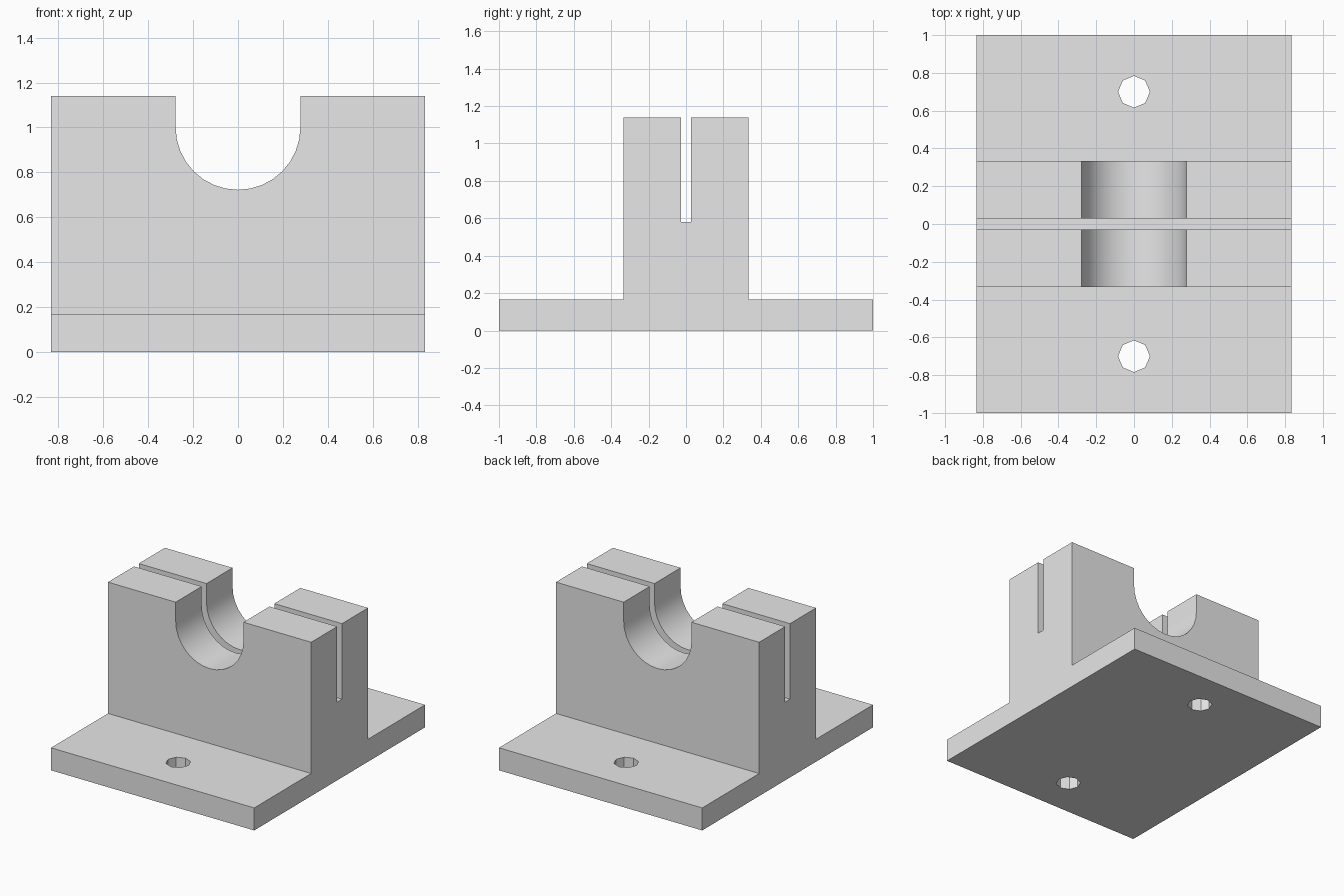
import bpy, bmesh
from math import sin, cos, pi
from mathutils import Vector

cube = bpy.data.objects.get("Cube")
if cube:
    bpy.data.objects.remove(cube, do_unlink=True)

WIDTH, BASE_H, BLOCK_Y, TOP = 0.833, 0.167, 0.333, 1.14
SLOT_Y, SLOT_Z = 0.028, 0.58
NOTCH_R, NOTCH_Z = 0.278, 1.0
HOLE_R, HOLE_Y = 0.084, 0.7


def prism(name, points, sweep):
    """Extrude a closed outline of 3D points along the sweep vector."""
    bm = bmesh.new()
    face = bm.faces.new([bm.verts.new(p) for p in points])
    new = bmesh.ops.extrude_face_region(bm, geom=[face])["geom"]
    verts = [g for g in new if isinstance(g, bmesh.types.BMVert)]
    bmesh.ops.translate(bm, verts=verts, vec=Vector(sweep))
    bmesh.ops.recalc_face_normals(bm, faces=bm.faces)
    mesh = bpy.data.meshes.new(name)
    bm.to_mesh(mesh)
    bm.free()
    obj = bpy.data.objects.new(name, mesh)
    bpy.context.collection.objects.link(obj)
    return obj


def cut(target, cutter):
    """Subtract the cutter, then discard it."""
    cutter.hide_render = True
    mod = target.modifiers.new("cut", "BOOLEAN")
    mod.operation, mod.solver, mod.object = "DIFFERENCE", "EXACT", cutter
    bpy.context.view_layer.objects.active = target
    bpy.ops.object.modifier_apply(modifier=mod.name)
    bpy.data.objects.remove(cutter, do_unlink=True)


# Base plate and upright block with its centre slot, as one side profile
half = [(1, 0), (1, BASE_H), (BLOCK_Y, BASE_H), (BLOCK_Y, TOP),
        (SLOT_Y, TOP), (SLOT_Y, SLOT_Z)]
profile = half + [(-y, z) for y, z in reversed(half)]
bracket = prism("slotted_bracket", [(-WIDTH, y, z) for y, z in profile],
                (2 * WIDTH, 0, 0))

# U-shaped cradle through the block
steps = 16
arc = [(NOTCH_R * cos(pi + pi * i / steps), -0.5,
        NOTCH_Z + NOTCH_R * sin(pi + pi * i / steps)) for i in range(steps + 1)]
rim = [(NOTCH_R, -0.5, TOP + 0.2), (-NOTCH_R, -0.5, TOP + 0.2)]
cut(bracket, prism("cradle_cutter", arc + rim, (0, 1, 0)))

# Octagonal mounting holes, front and back
for side in (-1, 1):
    ring = [(HOLE_R * cos(pi * i / 4), side * HOLE_Y + HOLE_R * sin(pi * i / 4), -0.1)
            for i in range(8)]
    cut(bracket, prism("hole_cutter", ring, (0, 0, 0.5)))

# Only the curved cradle is smooth
for poly in bracket.data.polygons:
    n = poly.normal
    poly.use_smooth = abs(n.y) < 0.01 and 0.02 < n.z and poly.center.z > SLOT_Z + 0.1 and poly.center.z < NOTCH_Z

# Plain grey finish
grey = bpy.data.materials.new("plain_grey")
grey.use_nodes = True
colour = (0.8, 0.8, 0.8, 1)
grey.diffuse_color = colour
grey.node_tree.nodes["Principled BSDF"].inputs["Base Color"].default_value = colour
bracket.data.materials.clear()
bracket.data.materials.append(grey)
